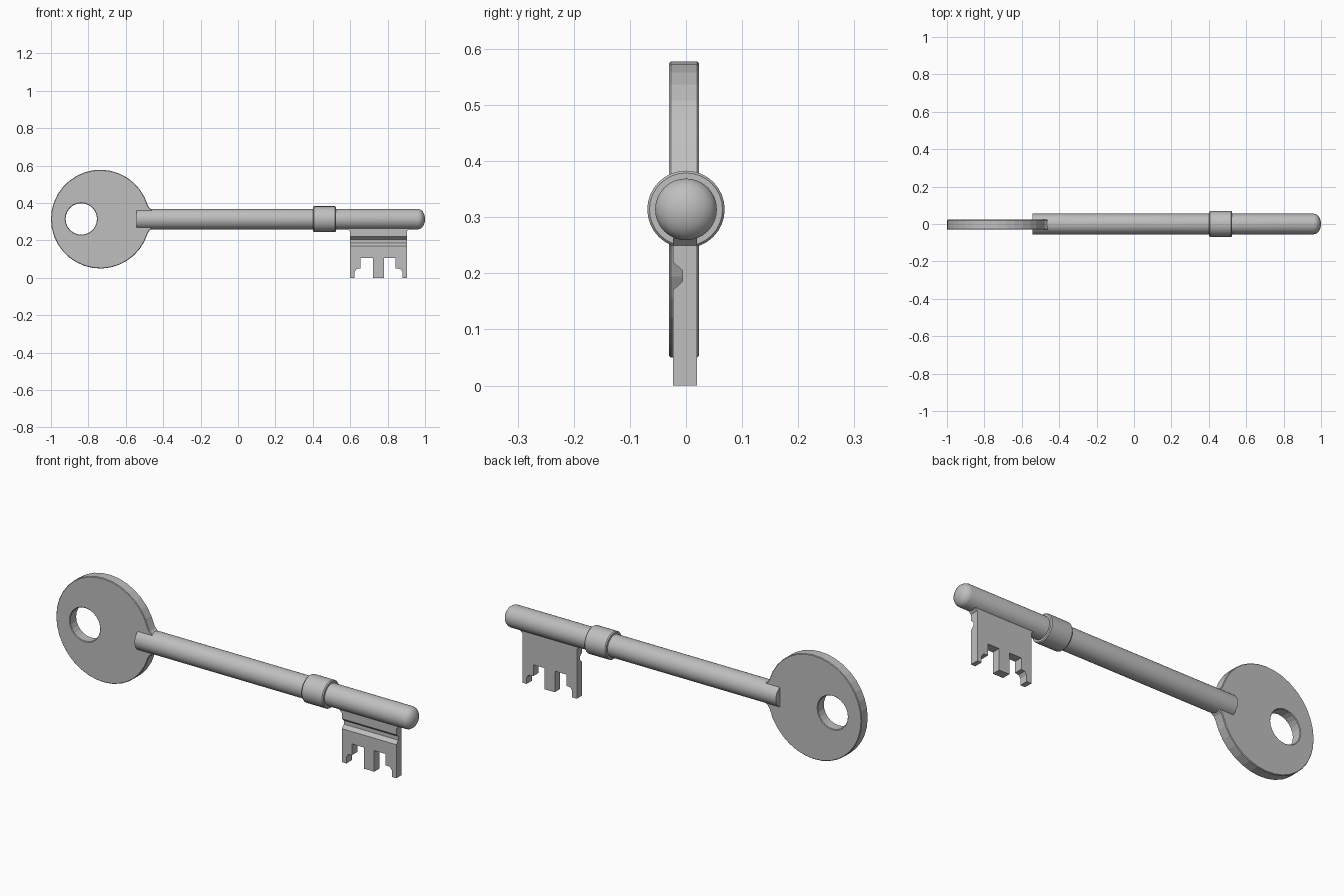
import bpy, bmesh
from math import sin, cos, pi, tau, radians

cube = bpy.data.objects.get("Cube")
if cube:
    bpy.data.objects.remove(cube)

AXIS_Z = 0.314

steel = bpy.data.materials.new("grey_steel")
steel.use_nodes = True
steel.diffuse_color = (0.52, 0.52, 0.52, 1)
steel.node_tree.nodes["Principled BSDF"].inputs["Base Color"].default_value = (0.52, 0.52, 0.52, 1)


def finish(name, bm):
    bmesh.ops.recalc_face_normals(bm, faces=bm.faces)
    mesh = bpy.data.meshes.new(name)
    bm.to_mesh(mesh)
    bm.free()
    mesh.materials.append(steel)
    obj = bpy.data.objects.new(name, mesh)
    bpy.context.collection.objects.link(obj)
    return obj


def extrude(name, outline, y0, y1):
    """Plate from an (x, z) outline, between two depths."""
    bm = bmesh.new()
    face = bm.faces.new([bm.verts.new((x, y0, z)) for x, z in outline])
    out = bmesh.ops.extrude_face_region(bm, geom=[face])
    moved = [v for v in out["geom"] if isinstance(v, bmesh.types.BMVert)]
    bmesh.ops.translate(bm, verts=moved, vec=(0, y1 - y0, 0))
    return finish(name, bm)


def lathe(name, profile, sides=32):
    """Revolve an (x, radius) profile around the shaft axis."""
    bm = bmesh.new()
    verts = [bm.verts.new((x, 0, AXIS_Z + r)) for x, r in profile]
    edges = [bm.edges.new(pair) for pair in zip(verts, verts[1:])]
    bmesh.ops.spin(bm, geom=verts + edges, cent=(0, 0, AXIS_Z), axis=(1, 0, 0),
                   angle=tau, steps=sides, use_merge=False)
    bmesh.ops.remove_doubles(bm, verts=bm.verts, dist=0.0002)
    return finish(name, bm)


def select(obj):
    bpy.ops.object.select_all(action='DESELECT')
    obj.select_set(True)
    bpy.context.view_layer.objects.active = obj


def cut(obj, cutter):
    mod = obj.modifiers.new("cut", 'BOOLEAN')
    mod.operation = 'DIFFERENCE'
    mod.solver = 'EXACT'
    mod.object = cutter
    select(obj)
    bpy.ops.object.modifier_apply(modifier=mod.name)
    bpy.data.objects.remove(cutter)


def arc(cx, cz, r, a0, a1, n):
    return [(cx + r * cos(a0 + (a1 - a0) * i / n), cz + r * sin(a0 + (a1 - a0) * i / n))
            for i in range(n + 1)]


# Round bow with a small flare into the shaft, and its hanging hole
bow_outline = arc(-0.736, AXIS_Z, 0.264, 0.29, tau - 0.29, 32)
bow_outline += [(x, AXIS_Z + z) for x, z in
                [(-0.475, -0.062), (-0.46, -0.05), (-0.46, 0.05), (-0.475, 0.062)]]
bow = extrude("bow", bow_outline, -0.03, 0.023)
cut(bow, extrude("hole_cutter", arc(-0.838, 0.315, 0.084, 0, tau, 24)[:-1], -0.1, 0.1))

# Shaft with a rounded tip
R = 0.055
dome = [(0.962 + 0.038 * sin(a * pi / 10), R * cos(a * pi / 10)) for a in range(5)]
shaft = lathe("shaft", [(-0.542, 0), (-0.542, R)] + dome + [(1.0, 0)])

# Collar with softened rims
collar = lathe("collar", [(0.402, 0.05), (0.402, 0.065), (0.407, 0.069),
                          (0.519, 0.069), (0.524, 0.065), (0.524, 0.05)])

# Toothed bit
bit_outline = [
    (0.585, 0.28), (0.585, 0.262), (0.598, 0.25), (0.598, 0), (0.624, 0), (0.624, 0.032),
    (0.635, 0.048), (0.655, 0.05), (0.655, 0.107), (0.722, 0.107), (0.722, 0),
    (0.78, 0), (0.78, 0.107), (0.842, 0.107), (0.842, 0.05), (0.868, 0.048),
    (0.88, 0.032), (0.88, 0), (0.904, 0), (0.904, 0.25), (0.917, 0.262), (0.917, 0.28)]
bit = extrude("bit", bit_outline, -0.023, 0.02)

# Lengthwise groove in the front of the bit
groove = bmesh.new()
section = [(-0.04, 0.232), (-0.023, 0.22), (-0.006, 0.205), (-0.006, 0.186),
           (-0.023, 0.17), (-0.04, 0.158)]
ends = [[groove.verts.new((x, y, z)) for y, z in section] for x in (0.55, 0.95)]
for end in ends:
    groove.faces.new(end)
for i in range(len(section)):
    j = (i + 1) % len(section)
    groove.faces.new((ends[0][i], ends[0][j], ends[1][j], ends[1][i]))
cut(bit, finish("groove_cutter", groove))

# Slightly eased bow rim
bevel = bow.modifiers.new("eased_rim", 'BEVEL')
bevel.width = 0.003
bevel.segments = 1
bevel.angle_limit = radians(50)

for obj in (bow, shaft, collar, bit):
    select(obj)
    bpy.ops.object.shade_smooth_by_angle(angle=radians(10 if obj is bow else 30))
